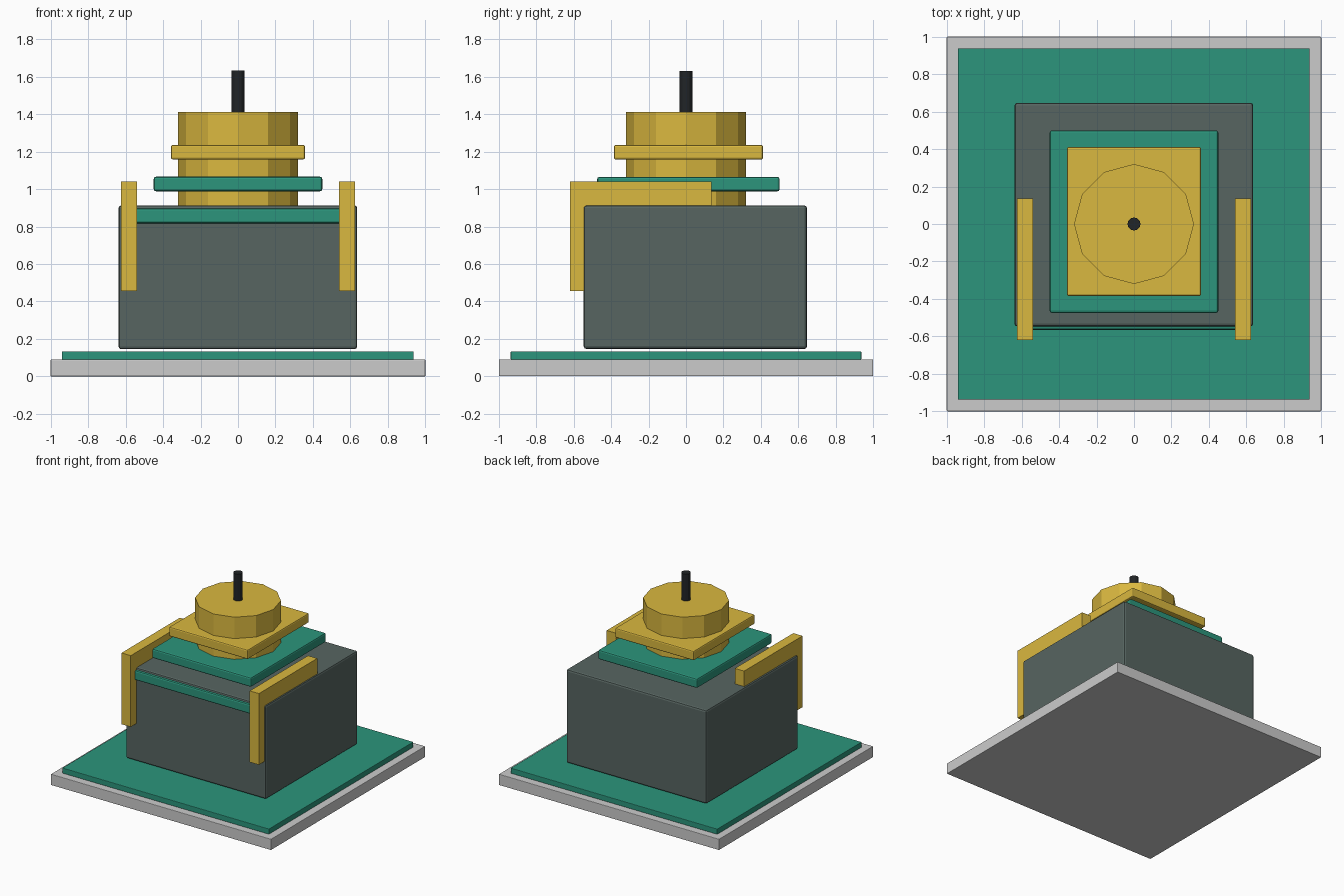
import bpy, bmesh

if "Cube" in bpy.data.objects:
    bpy.data.objects.remove(bpy.data.objects["Cube"])


def material(name, rgb):
    m = bpy.data.materials.new(name)
    m.diffuse_color = (*rgb, 1)
    m.use_nodes = True
    m.node_tree.nodes["Principled BSDF"].inputs["Base Color"].default_value = m.diffuse_color
    return m


GOLD = material("gold", (0.70, 0.48, 0.05))
GREEN = material("green", (0.025, 0.30, 0.20))
SLATE = material("slate", (0.095, 0.13, 0.12))
BLACK = material("black", (0.015, 0.018, 0.02))


def finish(name, bm, mat, bevel=0):
    bmesh.ops.recalc_face_normals(bm, faces=bm.faces)
    mesh = bpy.data.meshes.new(name)
    bm.to_mesh(mesh)
    bm.free()
    ob = bpy.data.objects.new(name, mesh)
    bpy.context.collection.objects.link(ob)
    if mat:
        mesh.materials.append(mat)
    if bevel:
        mod = ob.modifiers.new("rounded_edges", 'BEVEL')
        mod.width = bevel
        mod.segments = 2
    return ob


def box(name, x, y, z, mat=None, bevel=0):
    """Box from (min, max) ranges."""
    bm = bmesh.new()
    bmesh.ops.create_cube(bm, size=1)
    for v in bm.verts:
        v.co = [lo + (c + 0.5) * (hi - lo) for c, (lo, hi) in zip(v.co, (x, y, z))]
    return finish(name, bm, mat, bevel)


def cylinder(name, radius, z0, z1, sides, mat):
    bm = bmesh.new()
    bmesh.ops.create_cone(bm, cap_ends=True, segments=sides, radius1=radius,
                          radius2=radius, depth=z1 - z0)
    bmesh.ops.translate(bm, verts=bm.verts, vec=(0, 0, (z0 + z1) / 2))
    return finish(name, bm, mat)


def bracket(name, x0, x1):
    """L-shaped side profile pushed out along x."""
    profile = [(-0.62, 0.455), (-0.545, 0.455), (-0.545, 0.905),
               (0.137, 0.905), (0.137, 1.04), (-0.62, 1.04)]
    bm = bmesh.new()
    face = bm.faces.new([bm.verts.new((x0, y, z)) for y, z in profile])
    out = bmesh.ops.extrude_face_region(bm, geom=[face])
    moved = [g for g in out["geom"] if isinstance(g, bmesh.types.BMVert)]
    bmesh.ops.translate(bm, verts=moved, vec=(x1 - x0, 0, 0))
    return finish(name, bm, GOLD)


# Base slab and its green mat
box("base", (-1, 1), (-1, 1), (0, 0.09), bevel=0.004)
box("base_mat", (-0.94, 0.937), (-0.937, 0.937), (0.088, 0.133), GREEN, 0.004)

# Main block with a green band at the top of its front
box("main_block", (-0.638, 0.636), (-0.547, 0.647), (0.145, 0.913), SLATE, 0.015)
box("front_band", (-0.55, 0.55), (-0.565, -0.5), (0.817, 0.897), GREEN, 0.012)

# Arm brackets over the block's front corners
for side, sx in (("left", -1), ("right", 1)):
    bracket(side + "_bracket", sx * 0.54, sx * 0.624)

# Twelve-sided column pierced through two plates
cylinder("column", 0.32, 0.9, 1.412, 12, GOLD)
box("lower_plate", (-0.45, 0.45), (-0.475, 0.5), (0.988, 1.066), GREEN, 0.012)
box("upper_plate", (-0.358, 0.358), (-0.385, 0.412), (1.158, 1.236), GOLD, 0.01)

# Thin spindle on top
cylinder("spindle", 0.035, 1.40, 1.632, 12, BLACK)
